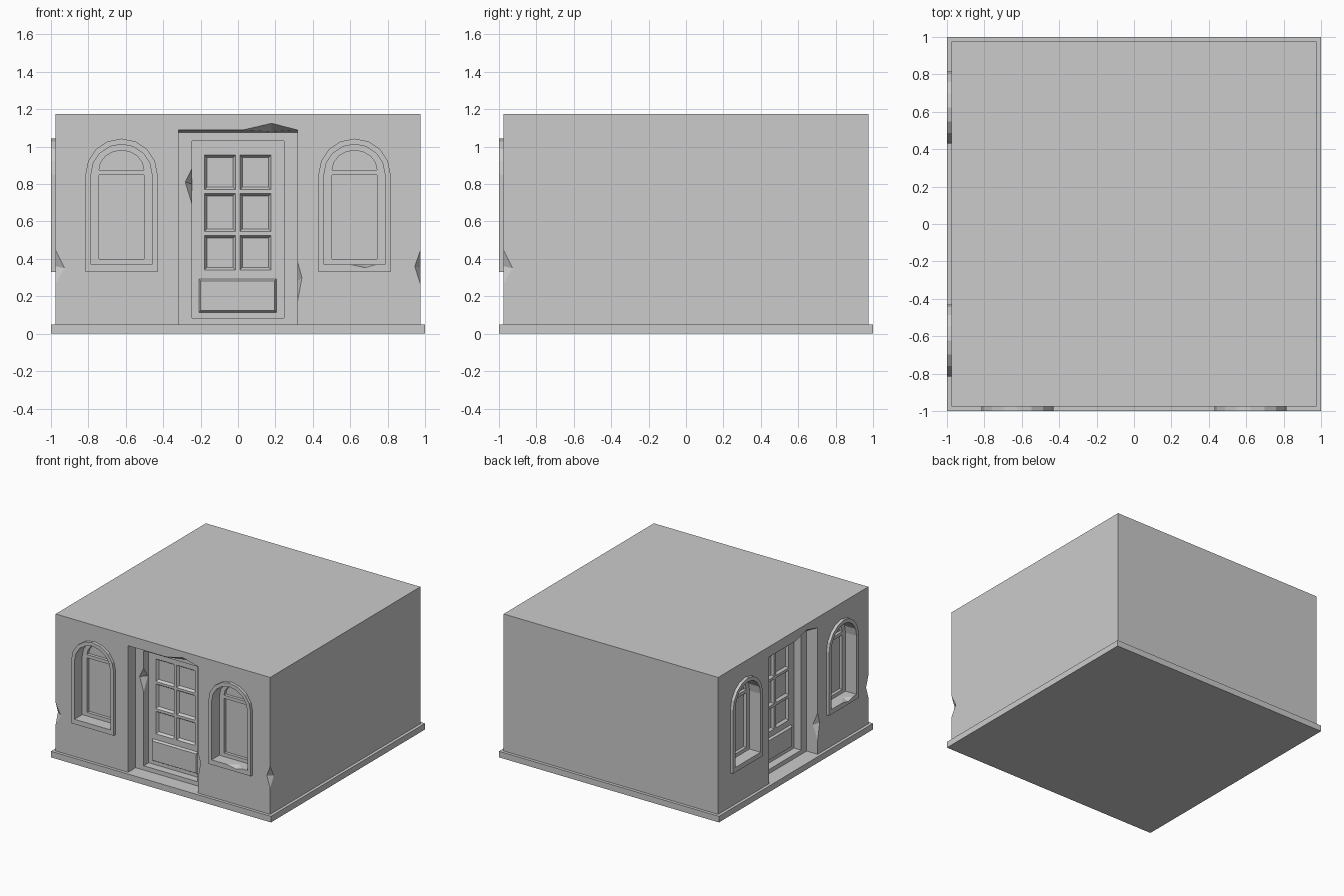
import bpy, bmesh
from math import cos, sin, pi
from mathutils import Matrix, Vector

if "Cube" in bpy.data.objects:
    bpy.data.objects.remove(bpy.data.objects["Cube"])

FRONT = Matrix.Identity(4)
LEFT = Matrix.Rotation(-pi / 2, 4, 'Z')   # turns the front facade onto the -x side


def hull(name, pts, M=FRONT):
    """Convex solid around the points, with coplanar faces merged."""
    bm = bmesh.new()
    for p in pts:
        bm.verts.new(M @ Vector(p))
    bmesh.ops.convex_hull(bm, input=bm.verts)
    bmesh.ops.dissolve_limit(bm, angle_limit=0.001, verts=bm.verts, edges=bm.edges)
    bmesh.ops.recalc_face_normals(bm, faces=bm.faces)
    me = bpy.data.meshes.new(name)
    bm.to_mesh(me)
    bm.free()
    ob = bpy.data.objects.new(name, me)
    bpy.context.collection.objects.link(ob)
    return ob


def prism(profile, y0, y1):
    return [(x, y, z) for y in (y0, y1) for x, z in profile]


def rect(x0, x1, z0, z1):
    return [(x0, z0), (x1, z0), (x1, z1), (x0, z1)]


def arch(cx, r, z0, spring, rise, n=8):
    top = [(cx + r * cos(pi * i / n), spring + rise * sin(pi * i / n)) for i in range(n + 1)]
    return top + ([(cx - r, z0), (cx + r, z0)] if z0 < spring else [])


def cut(ob, pts, M=FRONT):
    """Subtract a convex solid and apply the result."""
    cutter = hull("cutter", pts, M)
    cutter.hide_render = True
    mod = ob.modifiers.new("cut", 'BOOLEAN')
    mod.operation, mod.solver, mod.object = 'DIFFERENCE', 'EXACT', cutter
    dg = bpy.context.evaluated_depsgraph_get()
    me = bpy.data.meshes.new_from_object(ob.evaluated_get(dg))
    ob.modifiers.clear()
    ob.data = me
    bpy.data.objects.remove(cutter)


def chip(a, b, p, q):
    """Notch on edge a-b reaching p on one face and q on the other."""
    a, b, p, q = map(Vector, (a, b, p, q))
    m = (a + b) / 2
    return [a, b, p, q, m - (p + q - 2 * m) * 0.5]


# base slab and main body
hull("base_slab", prism(rect(-1, 1, 0, 0.05), -1, 1))
body = hull("wall_block", prism(rect(-0.975, 0.975, 0.05, 1.175), -0.975, 0.975))

for side, M in (("front", FRONT), ("left", LEFT)):
    # door opening with sloping soffit, then the inner frame opening
    cut(body, [(x, y, z) for x in (-0.317, 0.317) for y, z in
               ((-1.04, 0.0), (-1.04, 1.10), (-0.875, 1.075), (-0.875, 0.0))], M)
    cut(body, prism(rect(-0.245, 0.245, 0.085, 1.03), -0.92, -0.77), M)

    # door leaf with six recessed panes and a raised lower panel
    door = hull(side + "_door", prism(rect(-0.25, 0.25, 0.08, 1.035), -0.81, -0.765), M)
    for x0, x1 in ((-0.18, -0.013), (0.01, 0.177)):
        for z0, z1 in ((0.34, 0.525), (0.547, 0.75), (0.77, 0.955)):
            outer, inner = rect(x0, x1, z0, z1), rect(x0 + .013, x1 - .013, z0 + .013, z1 - .013)
            cut(door, prism(outer, -0.83, -0.81) + prism(inner, -0.79, -0.79)[:4], M)
    hull(side + "_door_panel", [(x, -0.805, z) for x, z in rect(-0.212, 0.208, 0.11, 0.295)] +
         [(x, -0.828, z) for x, z in rect(-0.2, 0.196, 0.124, 0.283)], M)

    # arched windows: trim, recess and sash with pane and fanlight
    sill_chip = chip((0.60, -1, 0.37), (0.74, -1, 0.37), (0.68, -1, 0.353), (0.68, -0.95, 0.37))
    for name, cx in (("_window_a", -0.623), ("_window_b", 0.623)):
        opening = arch(cx, 0.163, 0.37, 0.85, 0.163)
        cut(body, prism(opening, -1.05, -0.86), M)
        trim = hull(side + name + "_trim", prism(arch(cx, 0.193, 0.33, 0.85, 0.193), -1, -0.97), M)
        cut(trim, prism(opening, -1.05, -0.95), M)
        sash = hull(side + name + "_sash",
                    prism(arch(cx, 0.167, 0.366, 0.85, 0.167), -0.9, -0.855), M)
        cut(sash, prism(rect(cx - 0.12, cx + 0.12, 0.4, 0.848), -0.95, -0.875), M)
        cut(sash, prism(arch(cx, 0.12, 0.875, 0.875, 0.105), -0.95, -0.875), M)
        if cx > 0:
            cut(trim, sill_chip, M)
            cut(body, sill_chip, M)

    # chipped edges: wall corner, door jamb, door frame, lintel
    for c in (
        ((0.975, -0.975, 0.445), (0.975, -0.975, 0.265), (0.945, -0.975, 0.36), (0.975, -0.927, 0.35)),
        ((0.317, -0.975, 0.39), (0.317, -0.975, 0.165), (0.342, -0.975, 0.30), (0.317, -0.93, 0.28)),
        ((-0.245, -0.875, 0.885), (-0.245, -0.875, 0.69), (-0.282, -0.875, 0.81), (-0.245, -0.82, 0.80)),
        ((0.03, -0.975, 1.09), (0.315, -0.975, 1.09), (0.18, -0.975, 1.125), (0.18, -0.91, 1.08)),
    ):
        cut(body, chip(*c), M)
